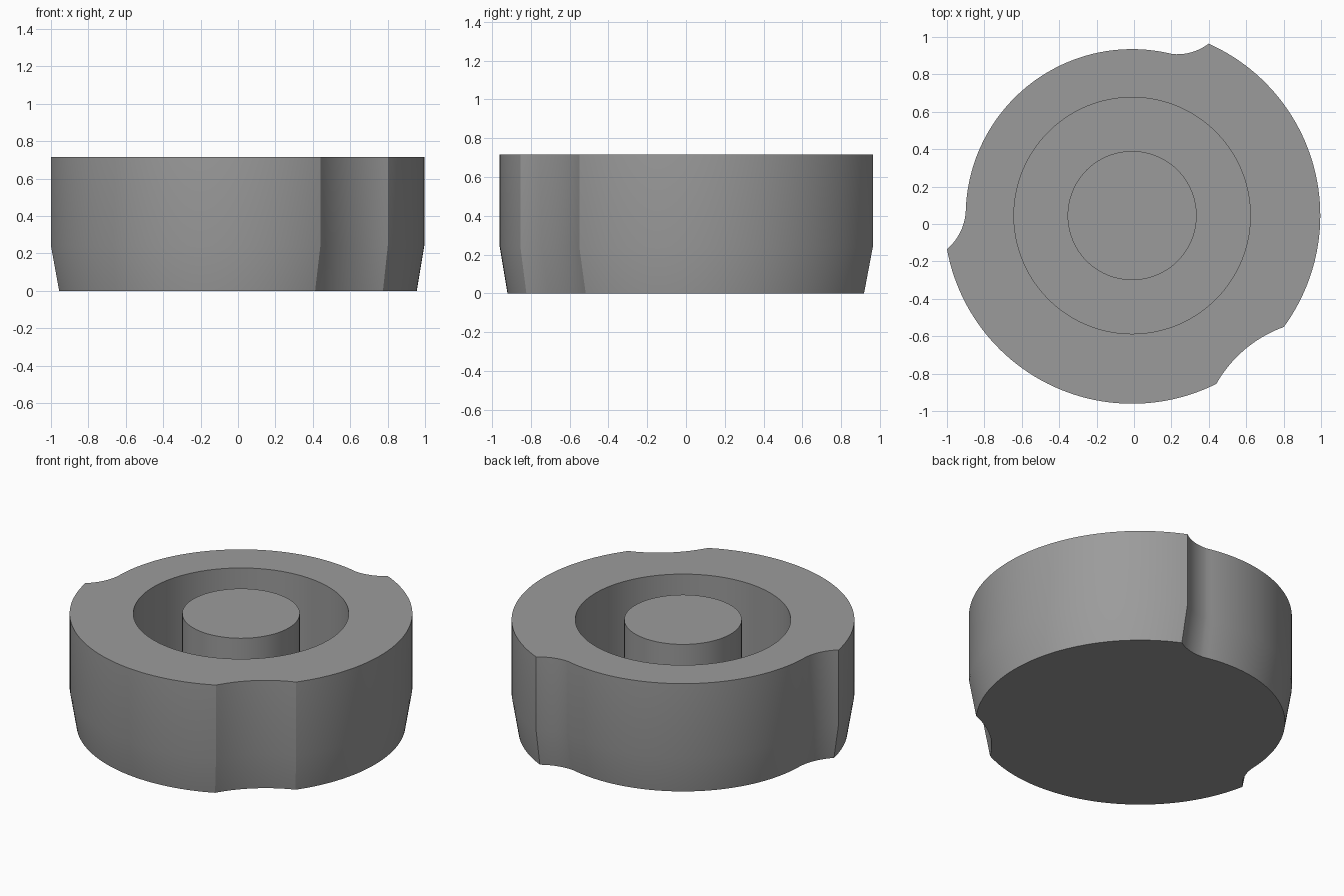
import bpy, bmesh, math
from mathutils import Vector

if "Cube" in bpy.data.objects:
    bpy.data.objects.remove(bpy.data.objects["Cube"])

C = Vector((-0.01, 0.045))          # axis of all circles
HEIGHT, BEVEL_Z, BEVEL_IN = 0.717, 0.24, 0.04
BORE_R, POST_R, FLOOR_Z = 0.632, 0.345, 0.14

grey = bpy.data.materials.new("grey")
grey.diffuse_color = (0.33, 0.33, 0.33, 1)
grey.use_nodes = True
grey.node_tree.nodes["Principled BSDF"].inputs["Base Color"].default_value = grey.diffuse_color


def polar(r, deg):
    return C + r * Vector((math.cos(math.radians(deg)), math.sin(math.radians(deg))))


def arc(r, a0, a1, n):
    return [polar(r, a0 + (a1 - a0) * i / n) for i in range(n)]


def arc3(a, b, c, n):
    """Circular arc through three points, last point left out."""
    d = 2 * (a.x * (b.y - c.y) + b.x * (c.y - a.y) + c.x * (a.y - b.y))
    m = Vector(((a.dot(a) * (b.y - c.y) + b.dot(b) * (c.y - a.y) + c.dot(c) * (a.y - b.y)) / d,
                (a.dot(a) * (c.x - b.x) + b.dot(b) * (a.x - c.x) + c.dot(c) * (b.x - a.x)) / d))
    s, e = a - m, c - m
    t0 = math.atan2(s.y, s.x)
    turn = (math.atan2(e.y, e.x) - t0 + math.pi) % (2 * math.pi) - math.pi
    return [m + s.length * Vector((math.cos(t0 + turn * i / n), math.sin(t0 + turn * i / n)))
            for i in range(n)]


def inset(pts, dist):
    """Move a counter-clockwise outline inward with mitred corners."""
    out = []
    for i, p in enumerate(pts):
        u = (p - pts[i - 1]).normalized()
        v = (pts[(i + 1) % len(pts)] - p).normalized()
        n1, n2 = Vector((-u.y, u.x)), Vector((-v.y, v.x))
        out.append(p + (n1 + n2) * dist / (1 + n1.dot(n2)))
    return out


def loft(name, rings):
    """Skin stacked (outline, height) rings and cap both ends."""
    bm = bmesh.new()
    loops = [[bm.verts.new((p.x, p.y, z)) for p in pts] for pts, z in rings]
    for a, b in zip(loops, loops[1:]):
        for i in range(len(a)):
            j = (i + 1) % len(a)
            bm.faces.new((a[i], a[j], b[j], b[i]))
    bm.faces.new(loops[0][::-1])
    bm.faces.new(loops[-1])
    me = bpy.data.meshes.new(name)
    bm.to_mesh(me)
    bm.free()
    me.materials.append(grey)
    ob = bpy.data.objects.new(name, me)
    bpy.context.collection.objects.link(ob)
    bpy.ops.object.select_all(action='DESELECT')
    ob.select_set(True)
    bpy.context.view_layer.objects.active = ob
    bpy.ops.object.shade_smooth_by_angle(angle=math.radians(25))


# Rim outline: wide lobe, step to the smaller lobe, wide lobe, scooped notch
outline = (arc(1.006, -36.3, 66, 48)
           + arc3(polar(1.006, 66), Vector((0.295, 0.915)), polar(0.89, 76), 10)
           + arc(0.89, 76, 179, 48)
           + arc3(polar(0.89, 179), Vector((-0.925, -0.035)), polar(1.006, 190.3), 10)
           + arc(1.006, 190.3, 296.6, 48)
           + arc3(polar(1.006, 296.6), Vector((0.59, -0.673)), polar(1.006, -36.3), 14))
bore = [C + BORE_R * (p - C).normalized() for p in outline]

# Body with tapered foot and blind bore
loft("body", [(inset(outline, BEVEL_IN), 0), (outline, BEVEL_Z), (outline, HEIGHT),
              (bore, HEIGHT), (bore, FLOOR_Z)])

# Centre post standing on the bore floor
post = arc(POST_R, 0, 360, 96)
loft("centre_post", [(post, FLOOR_Z - 0.02), (post, HEIGHT)])
